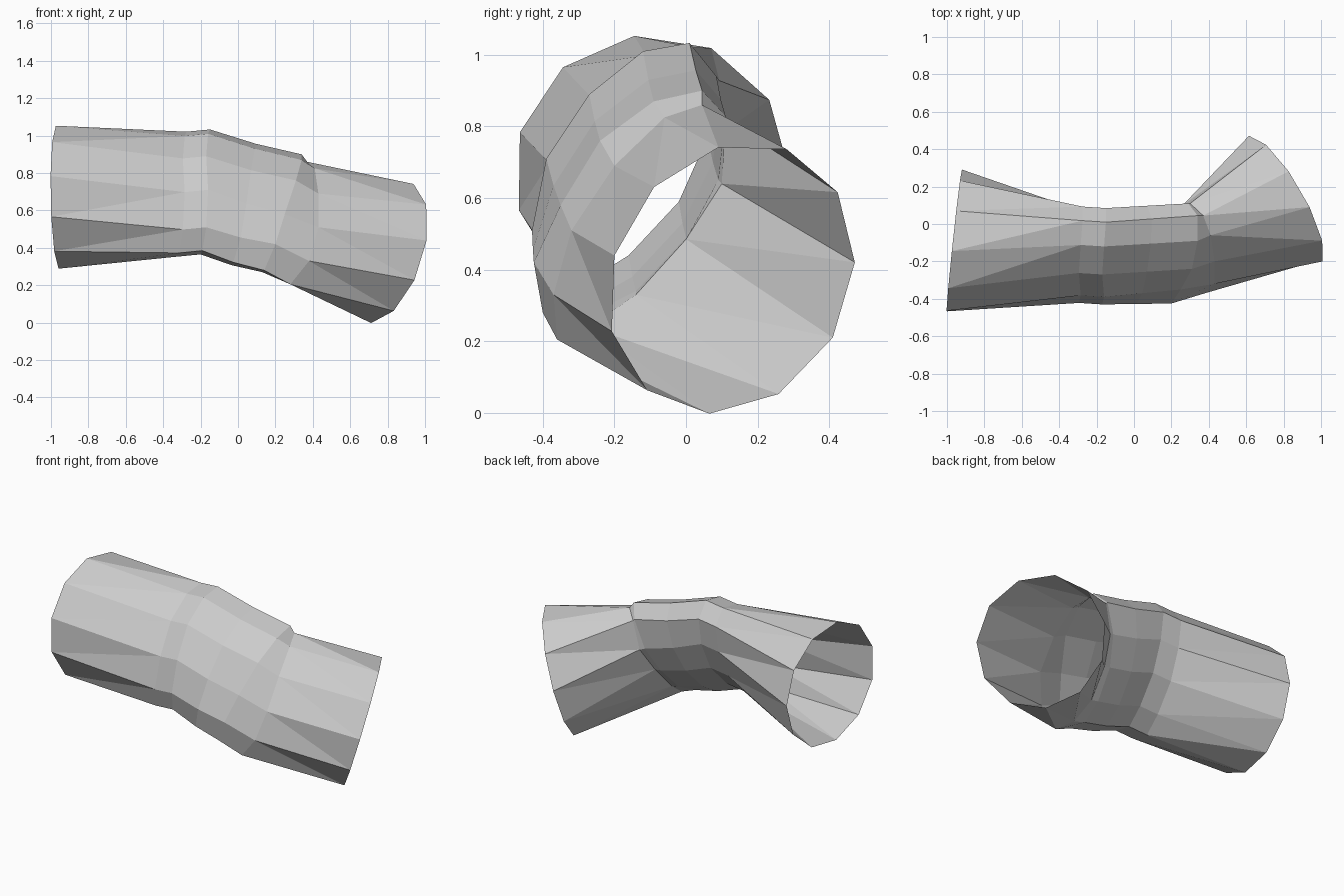
import bpy
from math import cos, sin, radians
from mathutils import Vector

if "Cube" in bpy.data.objects:
    bpy.data.objects.remove(bpy.data.objects["Cube"])

N = 11
STEP = 360 / N


def shift(ring, offset):
    return [p + Vector(offset) for p in ring]


def blend(a, b, t, dz=0.0):
    return [p.lerp(q, t) + Vector((0, 0, dz)) for p, q in zip(a, b)]


def circle(centre, u, v, radius, phase):
    pts = []
    for k in range(N):
        a = radians(phase + k * STEP)
        pts.append(Vector(centre) + radius * (cos(a) * Vector(u) + sin(a) * Vector(v)))
    return pts


# Round open ends
left_end = circle((-0.961, -0.095, 0.67), (0.106, 1, 0), (-0.02, 0, 1), 0.386, 97.4 - 4 * STEP)
right_end = circle((0.799, 0.127, 0.376), (-0.552, 0.72, -0.422), (-0.008, 0.501, 0.865), 0.393, 0)

# Pinched sections around the bend
waist = [Vector(p) for p in (
    (-.16, -.02, .59), (-.15, .06, .77), (-.15, .085, .94), (-.15, .01, 1.033),
    (-.16, -.12, 1.01), (-.17, -.27, .89), (-.16, -.39, .71), (-.17, -.43, .51),
    (-.19, -.39, .385), (-.2, -.28, .365), (-.18, -.16, .44))]
elbow = [Vector(p) for p in (
    (.18, 0, .49), (.23, .09, .65), (.29, .11, .83), (.34, .045, .9),
    (.34, -.09, .87), (.31, -.24, .76), (.25, -.35, .58), (.2, -.425, .42),
    (.14, -.4, .28), (.13, -.28, .27), (.15, -.14, .34))]
cuff = [Vector(p) for p in (
    (.22, 0, .485), (.26, .1, .64), (.3, .11, .82), (.37, .045, .86),
    (.41, -.06, .825), (.43, -.2, .69), (.43, -.32, .51), (.38, -.37, .33),
    (.28, -.36, .205), (.22, -.27, .24), (.2, -.14, .33))]

rings = [left_end, shift(waist, (-.125, .008, -.012)), waist,
         blend(waist, elbow, 0.5, -0.01), elbow, cuff, right_end]

# Bridge the rings, splitting the long twisted end panels into triangles
verts = [p for ring in rings for p in ring]
faces = []
for r in range(len(rings) - 1):
    for k in range(N):
        j = (k + 1) % N
        a, b = r * N + k, r * N + j
        c, d = b + N, a + N
        if r == 0:
            faces += [(a, b, d), (b, c, d)]
        elif r == len(rings) - 2:
            faces += [(a, b, c), (a, c, d)]
        else:
            faces.append((a, b, c, d))

mesh = bpy.data.meshes.new("bent_sleeve")
mesh.from_pydata(verts, [], [f[::-1] for f in faces])
mesh.update()
sleeve = bpy.data.objects.new("bent_sleeve", mesh)
bpy.context.collection.objects.link(sleeve)

# Make the normals face outward
import bmesh
bm = bmesh.new()
bm.from_mesh(mesh)
bm.normal_update()
axis = Vector((0, -0.17, 0.65))
front = min(bm.faces, key=lambda f: (f.calc_center_median() - Vector((0, -0.43, 0.6))).length)
if front.normal.dot(front.calc_center_median() - axis) < 0:
    bmesh.ops.reverse_faces(bm, faces=bm.faces[:])
bm.to_mesh(mesh)
bm.free()
